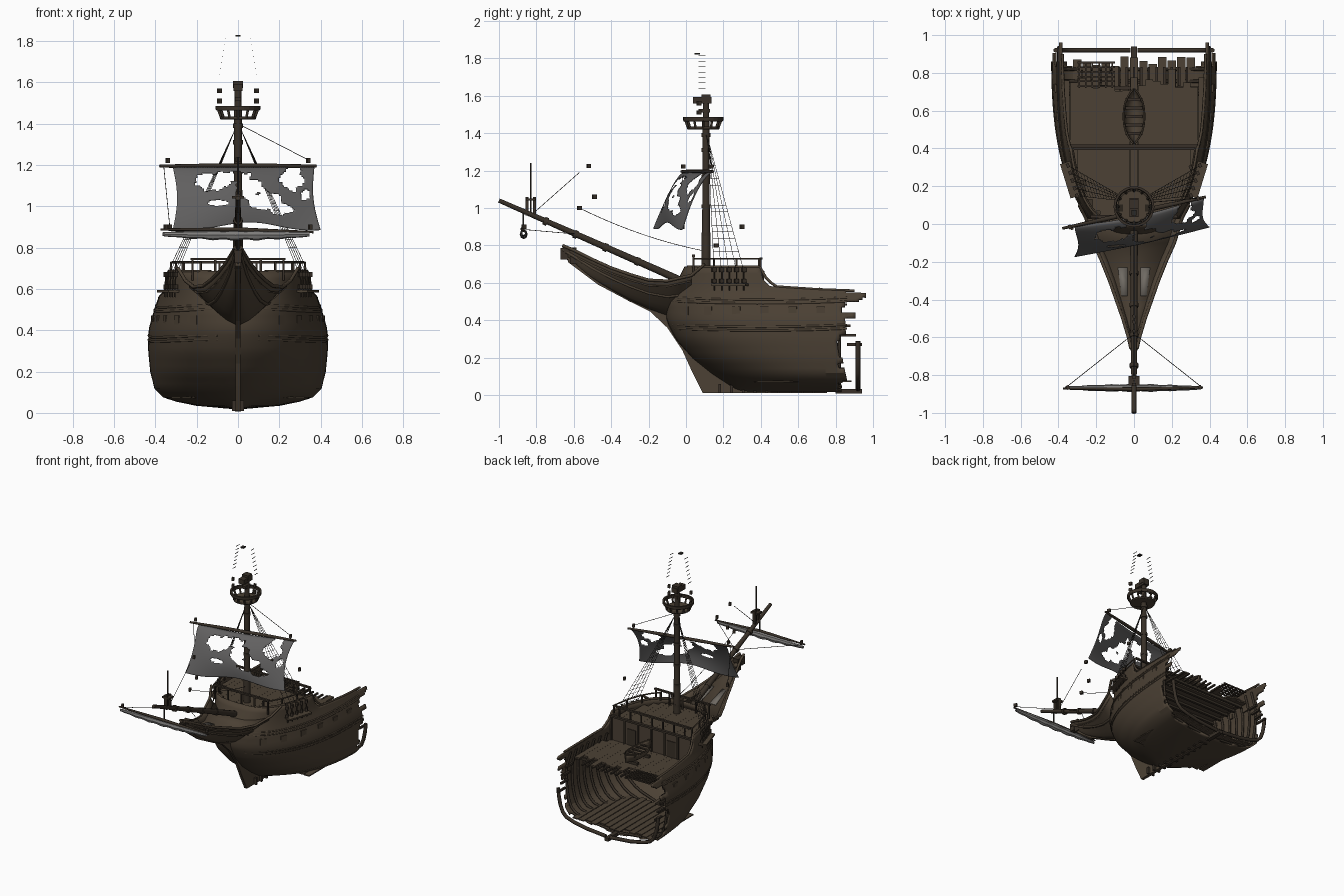
import bpy, bmesh, math, random
from mathutils import Vector, Matrix, noise

random.seed(4)
if "Cube" in bpy.data.objects:
    bpy.data.objects.remove(bpy.data.objects["Cube"])


def material(name, *rgb):
    m = bpy.data.materials.new(name)
    m.use_nodes = True
    m.diffuse_color = (*rgb, 1)
    m.node_tree.nodes["Principled BSDF"].inputs["Base Color"].default_value = (*rgb, 1)
    return m


WOOD = material("weathered wood", .072, .053, .035)
DARK = material("dark timber", .04, .03, .021)
SAIL = material("grey canvas", .12, .117, .117)
PALE = material("pale furled canvas", .21, .205, .2)
GRATE = material("pale grating", .16, .145, .125)
ROPE = material("rope", .024, .021, .018)


def add(name, data, mat):
    ob = bpy.data.objects.new(name, data)
    bpy.context.collection.objects.link(ob)
    data.materials.append(mat)
    return ob


def grid(name, rows, mat, keep=lambda r, c: True, thick=0, mirror=False, smooth=True):
    """Skin a list of equally long point rows."""
    n = len(rows[0])
    faces = [(r*n+c, r*n+c+1, r*n+n+c+1, r*n+n+c)
             for r in range(len(rows)-1) for c in range(n-1) if keep(r, c)]
    me = bpy.data.meshes.new(name)
    me.from_pydata([p for row in rows for p in row], [], faces)
    bm = bmesh.new()
    bm.from_mesh(me)
    bmesh.ops.delete(bm, geom=[v for v in bm.verts if not v.link_faces], context='VERTS')
    bmesh.ops.recalc_face_normals(bm, faces=bm.faces)
    bm.to_mesh(me)
    bm.free()
    ob = add(name, me, mat)
    if mirror:
        ob.modifiers.new("Mirror", 'MIRROR')
    if thick:
        s = ob.modifiers.new("Thickness", 'SOLIDIFY')
        s.thickness, s.offset = thick, 0
    if smooth:
        bpy.ops.object.select_all(action='DESELECT')
        ob.select_set(True)
        bpy.context.view_layer.objects.active = ob
        bpy.ops.object.shade_smooth_by_angle()


def boxes(name, items, mat):
    """Join boxes given as (centre, size) or (centre, size, z turn)."""
    bm = bmesh.new()
    for c, s, *turn in items:
        m = Matrix.Translation(c) @ Matrix.Rotation(turn[0] if turn else 0, 4, 'Z') @ Matrix.Diagonal((*s, 1))
        bmesh.ops.create_cube(bm, size=1, matrix=m)
    me = bpy.data.meshes.new(name)
    bm.to_mesh(me)
    bm.free()
    add(name, me, mat)


def tubes(name, paths, radius, mat, sides=1, taper=None):
    cu = bpy.data.curves.new(name, 'CURVE')
    cu.dimensions, cu.bevel_depth, cu.bevel_resolution, cu.use_fill_caps = '3D', radius, sides, True
    for path in paths:
        sp = cu.splines.new('POLY')
        sp.points.add(len(path)-1)
        for i, p in enumerate(path):
            sp.points[i].co = (*p, 1)
            sp.points[i].radius = taper[i] if taper else 1
    add(name, cu, mat)


def both(paths):
    return paths + [[(-x, y, z) for x, y, z in p] for p in paths]


def interp(table, t, k):
    for a, b in zip(table, table[1:]):
        if t <= b[0]:
            f = max(0, (t-a[0])/(b[0]-a[0]))
            return a[k]+(b[k]-a[k])*f
    return table[-1][k]


# Hull form: height, half width, stem position, bow fullness
FORM = [(.022, 0, .3, .8), (.04, .2, .26, .8), (.06, .3, .23, .75), (.08, .36, .2, .7), (.12, .4, .14, .65),
        (.2, .42, .04, .55), (.3, .43, -.05, .5), (.4, .428, -.1, .5), (.5, .4, -.1, .47),
        (.57, .375, -.06, .4), (.69, .36, 0, .3)]


def half_width(y, z):
    bow = interp(FORM, z, 2)
    s = min(1, max(0, (y-bow)/(.95-bow)))
    return interp(FORM, z, 1)*(1-(1-s)**2.8)**interp(FORM, z, 3)


def sheer(y):
    return interp([(.4, .685), (.43, .62), (.48, .58), (.7, .565), (.97, .555)], y, 1)


# Planked hull with a broken stern
levels = [.022, .03, .04, .05, .06, .07, .08, .1, .12, .145]+[.17+.03*i for i in range(12)]
rows, jag = [], []
for r in range(len(levels)+5):
    row = []
    for c in range(76):
        u = (c/75)**1.3
        z = levels[r] if r < len(levels) else .5+(sheer(.98*u)-.5)*(r-len(levels)+1)/5
        bow = interp(FORM, z, 2)
        y = bow+(.98-bow)*u
        row.append((half_width(y, z), y, z))
    rows.append(row)
    top = row[-1][2]
    jag.append(random.uniform(.82, .87) if top < .4 else random.uniform(.83, .93) if top < .48 else random.uniform(.86, .99))
grid("hull", rows, WOOD, lambda r, c: rows[r][c+1][1] < jag[r], .012, True)

# Wales, cap rail and ribs that follow the hull
def along(z, a, b, out=.004):
    ys = [a+(b-a)*i/30 for i in range(31)]
    return [(half_width(y, z(y))+out, y, z(y)) for y in ys]

tubes("wales", both([along(lambda y, h=h: h+.05*(y-.4)**2, a, .86)
                     for h, a in ((.345, -.06), (.365, -.07), (.49, -.1), (.51, -.1))]), .006, WOOD)
tubes("cap_rail", both([along(sheer, .01, .9, 0)]), .008, WOOD)

def rib(y, top):
    zs = [.025, .04, .05, .06, .08, .11, .16, .22, .28, .34, .4, .46, .52]
    return [(max(0, half_width(y, z)-.014), y, z+.008) for z in zs if z <= top]

tubes("hull_ribs", both([rib(.3+.065*i, .52) for i in range(9)]), .009, DARK)
tubes("broken_stern_frame", both([rib(.92, .28)]), .013, DARK)
boxes("stern_remains", [((s*.4, .9-.03*i, .27+.05*i), (.014, .08, .014)) for s in (-1, 1) for i in range(4)], DARK)
boxes("floor_planks", [((x*.05, .6+random.uniform(-.02, .04), .075), (.044, .5, .008)) for x in range(-6, 7)], WOOD)

# Decks made of planks cut to the hull outline
def deck(name, z, front, back, ragged):
    items = []
    for i in range(-9, 10):
        x, y = i*.04, front
        while half_width(y, z) < abs(x)+.022 and y < back:
            y += .01
        end = back+random.uniform(-ragged, ragged)
        if y < back:
            items.append(((x, (y+end)/2, z), (.0395, end-y, .012)))
    boxes(name, items, WOOD)

deck("main_deck", .47, .3, .76, .06)
deck("foredeck", .645, .01, .4, 0)
boxes("deck_backing", [((0, .53, .46), (.7, .3, .008)), ((0, .27, .635), (.52, .25, .008))], WOOD)
boxes("deck_beams", [((0, .42+.075*i, .45), (.74, .018, .02)) for i in range(5)], DARK)
boxes("broken_grating", [((-.2, .73+.025*i, .485), (.2, .008, .01)) for i in range(6)]
      + [((-.29+.035*i, .79, .485), (.008, .14, .01)) for i in range(6)]
      + [((.04*i, .78, .46), (.012, .1, .012)) for i in range(-2, 8)], DARK)

# Forecastle bulkhead with doors and balustrade
boxes("bulkhead", [((0, .4, .555), (.66, .014, .18))], WOOD)
boxes("bulkhead_trim", [((0, .41, .655), (.68, .02, .014))]
      + [((x*.11, .41, .56), (.012, .012, .18)) for x in range(-3, 4)]
      + [((s*.165, .408, .535), (.07, .008, .12)) for s in (-1, 1)], DARK)
rail = [((x*.09, .4, .685), (.009, .009, .08)) for x in range(-3, 4)]
rail += [((0, .4, .73), (.64, .016, .012)), ((0, .04, .745), (.46, .016, .012))]
rail += [((x*.11, .04, .69), (.01, .01, .1)) for x in range(-2, 3)]
rail += [((s*(half_width(y, .68)-.01), y, .7), (.01, .01, .06)) for s in (-1, 1) for y in (.04, .15, .27, .39)]
boxes("foredeck_rail", rail, DARK)
tubes("foredeck_side_rail", both([along(lambda y: .728, .04, .4, -.01)]), .005, WOOD)

# Gun ports and shroud channels
ports = []
for y in (0, .12, .27, .42, .57, .72):
    x = half_width(y, .45)
    turn = math.atan2(x-half_width(y+.02, .45), .02)
    ports += [((s*x, y, .45), (.018, .045, .045), s*turn) for s in (-1, 1)]
boxes("gun_ports", ports, WOOD)
boxes("channels", [((s*.335, .235, .59), (.06, .19, .012), -s*.3) for s in (-1, 1)], WOOD)

# Stem, keel and keel bars
outline = [(.09, .01), (.03, .13), (-.02, .24), (-.1, .36), (-.19, .445), (-.3, .5), (-.47, .59), (-.63, .71),
           (-.63, .74), (-.45, .62), (-.2, .49), (-.06, .42), (.02, .3), (.1, .17), (.24, .085), (.75, .06), (.75, .01)]
bm = bmesh.new()
face = bm.faces.new([bm.verts.new((-.011, y, z)) for y, z in outline])
ext = bmesh.ops.extrude_face_region(bm, geom=[face])
bmesh.ops.translate(bm, verts=[v for v in ext["geom"] if isinstance(v, bmesh.types.BMVert)], vec=(.022, 0, 0))
bmesh.ops.recalc_face_normals(bm, faces=bm.faces)
me = bpy.data.meshes.new("keel")
bm.to_mesh(me)
bm.free()
add("keel", me, WOOD)
boxes("keel_bars", [((0, .18+.063*i, .035), (.06, .014, .05)) for i in range(10)]
      + [((0, .87, .02), (.03, .14, .025))], DARK)

# Beak: station, half width, bottom, top
BEAK = [(-.66, .012, .75, .8), (-.6, .025, .7, .775), (-.5, .055, .62, .725), (-.4, .09, .56, .68),
        (-.3, .125, .505, .645), (-.2, .165, .46, .615), (-.1, .21, .425, .61), (.03, .25, .42, .64)]
grid("beak", [[(w*v**.75, y, lo+(hi-lo)*v) for v in (0, .15, .3, .5, .7, .85, 1)] for y, w, lo, hi in BEAK],
     WOOD, thick=.01, mirror=True)
grid("beak_deck", [[(s*w*.95, y, hi-.03) for s in (-1, 1)] for y, w, lo, hi in BEAK], WOOD, thick=.008)
grid("beak_gratings", [[(x, y, interp(BEAK, y, 3)-.022) for x in (.035, .085+.12*(y+.23))] for y in (-.38, -.3, -.23)],
     GRATE, thick=.004, mirror=True)
tubes("beak_rails", both([[(w*f**.75+.004, y, lo+(hi-lo)*f) for y, w, lo, hi in BEAK]+([(.29, .1, .7)] if f == 1 else [])
                          for f in (.55, 1)]), .009, WOOD)
boxes("figurehead", [((0, -.62, .775), (.045, .07, .03)), ((0, -.65, .755), (.035, .04, .06)), ((0, -.59, .72), (.04, .06, .04))], DARK)

# Bowsprit with its small mast and furled sail
tubes("bowsprit", [[(0, .02, .59), (0, -.145, .665), (0, -.6, .865), (0, -1, 1.04)]], .02, DARK, 3, [1.1, 1, .85, .6])
tubes("bowsprit_bands", [[(0, y, .601-.437*y), (0, y-.02, .61-.437*y)] for y in (-.25, -.42, -.58, -.74)], .023, DARK, 3)
tubes("jack_staff", [[(0, -.83, .96), (0, -.83, 1.24)]], .005, DARK)
boxes("jack_staff_foot", [((0, -.83, 1.045), (.06, .05, .012)), ((0, -.81, 1.01), (.022, .014, .1)), ((0, -.85, 1.01), (.022, .014, .1))], DARK)
tubes("sprit_yard", [[(-.375, -.87, .888), (0, -.875, .888), (.365, -.865, .875)]], .009, DARK, 2, [.6, 1.2, .6])
furl = []
for i in range(33):
    x = -.365+.71*i/32
    r = .008+.018*(1-(x/.38)**2)*(.9+.15*math.sin(i*1.3))
    furl.append([(x, -.868+.8*r*math.cos(a), .868-.3*r+r*math.sin(a)) for a in [k*math.tau/8 for k in range(9)]])
grid("furled_sail", furl, PALE)
tubes("sail_hanger", [[(0, -.87, .99), (0, -.87, .88)]], .006, ROPE)

# Foremast and crow's nest
MY = .107
tubes("foremast", [[(0, MY, z) for z in (.5, .85, .86, 1.2, 1.42, 1.6)]], .022, DARK, 3, [1.15, 1.1, 1, .9, .85, .75])
tubes("mast_bands", [[(0, MY, z), (0, MY, z+.02)] for z in (.7, .85, 1, 1.16, 1.3, 1.38)], .025, DARK, 3)
boxes("mast_cap", [((0, MY-.02, 1.575), (.045, .1, .035)), ((0, MY, 1.59), (.05, .05, .035)), ((0, MY-.01, 1.52), (.03, .06, .02))], DARK)
def ring(r, z, n=24):
    return [(r*math.cos(a), MY-.015+r*math.sin(a), z) for a in [k*math.tau/n for k in range(n+1)]]

grid("nest_floor", [ring(.005, 1.428), ring(.08, 1.428)], WOOD, thick=.014, smooth=False)
tubes("nest_rings", [ring(.08, 1.428), ring(.1, 1.47)], .008, DARK)
grid("nest_rail", [ring(.095, 1.478), ring(.108, 1.478)], DARK, thick=.018, smooth=False)
tubes("nest_posts", list(zip(ring(.08, 1.425, 12), ring(.1, 1.48, 12))), .007, DARK)
boxes("loose_rungs", [((s*(.09-.03*i/6), .085, 1.64+.029*i), (.003, .036, .003)) for s in (-1, 1) for i in range(7)]
      + [((0, .06, 1.826), (.025, .03, .008))], ROPE)

# Yard and torn mainsail
def yard_y(x):
    return .06+.22*x

tubes("yard", [[(x, yard_y(x), 1.195) for x in (-.38, -.15, .15, .38)]], .012, DARK, 2, [.6, 1, 1, .6])
HOLES = [(-.13, 1.12, .08, .04), (-.03, 1.15, .09, .025), (.05, 1.09, .07, .045), (.12, 1.03, .07, .045),
         (.26, 1.14, .055, .055), (.32, 1.06, .025, .025), (.2, .99, .06, .025), (-.1, 1.02, .04, .015)]
cloth = []
for r in range(41):
    v = r/40
    cloth.append([])
    for c in range(81):
        u = c/80
        x = -.315+(.685+.03*v)*u+.02*math.sin(v*math.pi)*(1-2*u)
        belly = .05*math.sin(math.pi*u)*math.sin(math.pi*min(1, .15+.8*v))
        cloth[r].append((x, yard_y(x)-.165*v**.65-belly, 1.19-(.3+.012*math.sin(9*u)-.02*math.sin(math.pi*u))*v))

def whole(r, c):
    x, y, z = cloth[r][c]
    wobble = .45*noise.noise((x*28, z*28, 2))
    return all(math.hypot((x-a)/p, (z-b)/q)+wobble > 1 for a, b, p, q in HOLES)

grid("torn_sail", cloth, SAIL, whole, .003)

# Shrouds with ratlines, lanyards and blocks
shrouds, ratlines, lanyards, blocks = [], [], [], []
for i in range(5):
    head, foot = Vector((.015, MY+.01, 1.37)), Vector((.35-.012*(4-i), .15+.04*i, .66))
    shrouds.append([head, foot])
    lanyards.append([foot, (foot.x+.005, foot.y, .56)])
    blocks += [(s*foot.x, foot.y, z) for s in (-1, 1) for z in (.61, .67)]
a, b = shrouds[0], shrouds[-1]
for k in range(3, 20):
    ratlines.append([a[0].lerp(a[1], k/20), b[0].lerp(b[1], k/20)])
tubes("shrouds", both([[tuple(p) for p in s] for s in shrouds]), .0013, ROPE)
tubes("ratlines", both([[tuple(p) for p in s] for s in ratlines]), .001, ROPE)
tubes("lanyards", both([[tuple(p) for p in s] for s in lanyards]), .004, DARK)
sag = [(0, -.57+.67*t, 1-.23*t-.1*t*(1-t)) for t in [k/10 for k in range(11)]]
lines = [[(.35, yard_y(.35), 1.22), (0, MY, 1.4)], [(-.36, yard_y(-.36), 1.2), (-.33, -.02, .9)]]
lines += [[(s*.36, -.865, .885), (0, -.58, .86)] for s in (-1, 1)]
lines += [[(0, -.83, .96), (0, -.57, 1.19)], sag]
tubes("rigging_lines", lines, .0018, ROPE)
blocks += [(s*.34, yard_y(s*.34), 1.222) for s in (-1, 1)] + [(s*.35, -.865, .9) for s in (-1, 1)]
blocks += [(0, -.57, 1), (0, -.52, 1.225), (0, -.49, 1.06), (-.33, -.02, .9), (.3, .3, .9), (0, .16, .8)]
blocks += [(s*.09, .07, z) for s in (-1, 1) for z in (1.51, 1.56)]
boxes("pulley_blocks", [(p, (.016, .022, .022), .4) for p in blocks], DARK)

# Rowing boat on the main deck
boat = []
for i in range(15):
    t = -1+2*i/14
    w, lift = .052*(1-abs(t)**2.5)+.003, .02*t*t
    boat.append([(w*math.cos(a), .57+.145*t, .55+lift-.06*math.sin(a)) for a in [k*math.pi/8 for k in range(9)]])
grid("rowing_boat", boat, WOOD, thick=.006)
tubes("boat_gunwale", [[row[0] for row in boat], [row[-1] for row in boat]], .005, WOOD)
boxes("boat_benches", [((0, .48+.045*i, .545), (.09, .016, .006)) for i in range(5)]
      + [((0, y, .485), (.1, .02, .02)) for y in (.5, .64)], DARK)
